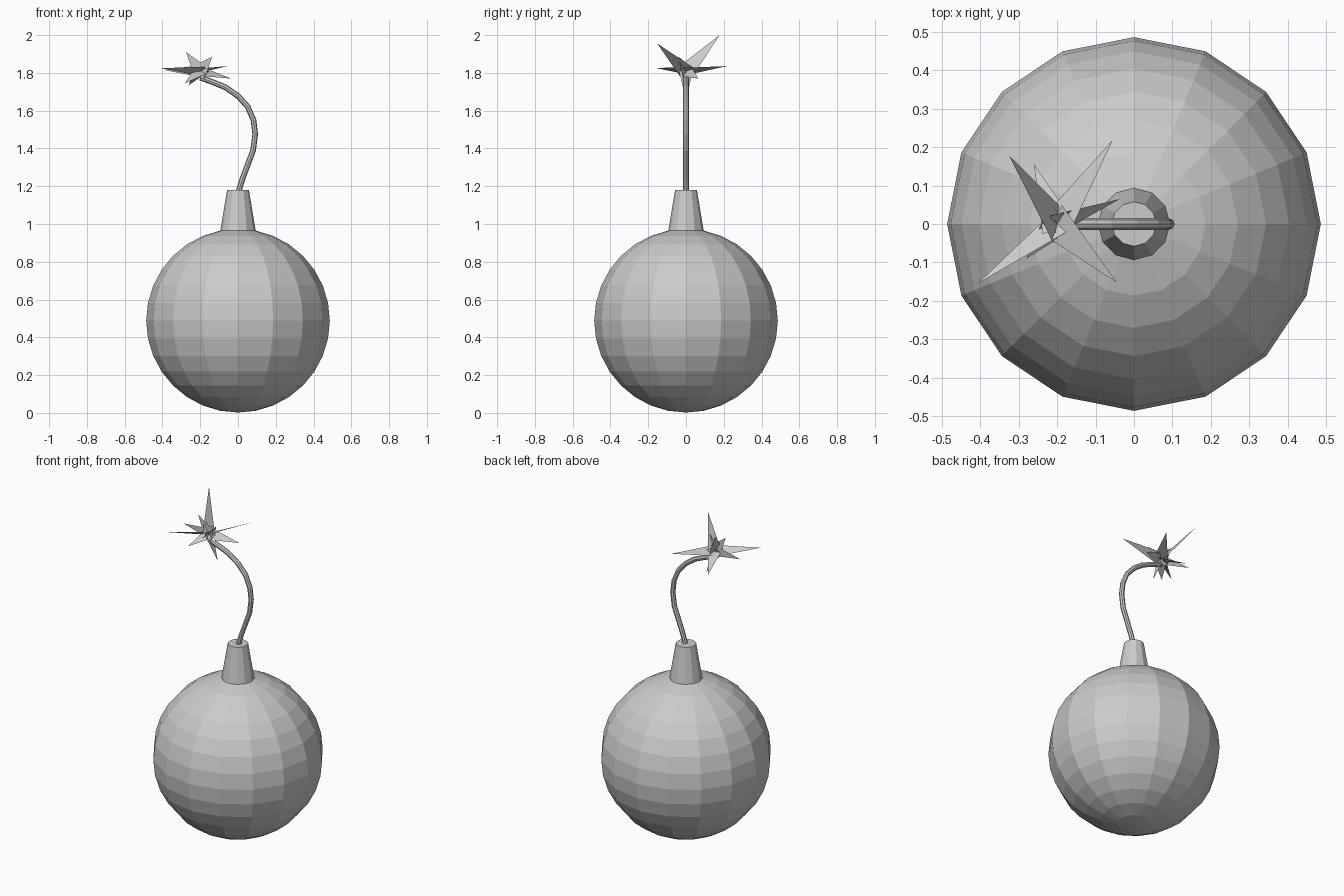
import bpy, bmesh
from mathutils import Vector

if "Cube" in bpy.data.objects:
    bpy.data.objects.remove(bpy.data.objects["Cube"])


def mesh_object(name, bm):
    mesh = bpy.data.meshes.new(name)
    bm.to_mesh(mesh)
    bm.free()
    obj = bpy.data.objects.new(name, mesh)
    bpy.context.collection.objects.link(obj)
    return obj


# Faceted round body
bpy.ops.mesh.primitive_uv_sphere_add(segments=16, ring_count=16, radius=0.486,
                                     location=(0, 0, 0.488))
bpy.context.object.name = "bomb_body"

# Tapered neck sitting on the body
bpy.ops.mesh.primitive_cone_add(vertices=12, radius1=0.096, radius2=0.058,
                                depth=0.23, location=(0, 0, 1.065))
bpy.context.object.name = "neck"

# Curved fuse: an eight-sided ring swept along a bent path
fuse_path = [(0, 1.16), (0.022, 1.235), (0.05, 1.31), (0.08, 1.39), (0.091, 1.475),
             (0.082, 1.55), (0.052, 1.62), (0.0, 1.678), (-0.065, 1.723),
             (-0.13, 1.75), (-0.2, 1.775)]
path = [Vector((x, 0, z)) for x, z in fuse_path]
curve = bpy.data.curves.new("fuse_path", "CURVE")
curve.dimensions = "3D"
curve.bevel_depth = 0.015
curve.bevel_resolution = 2
curve.use_fill_caps = True
spline = curve.splines.new("POLY")
spline.points.add(len(path) - 1)
for point, co in zip(spline.points, path):
    point.co = (*co, 1)
    point.radius = 1
fuse = bpy.data.objects.new("fuse", curve)
bpy.context.collection.objects.link(fuse)
for s in curve.splines:
    s.use_smooth = False

# Spark: flat triangular shards (tip, direction of base width, half width)
centre = Vector((-0.2, 0, 1.81))
X, Y, Z = (1, 0, 0), (0, 1, 0), (0, 0, 1)
shards = [
    ((-0.325, 0.178, 2.0), Y, 0.05),
    ((-0.045, -0.152, 1.955), Y, 0.05),
    ((-0.408, -0.156, 1.825), (1, -1, 1), 0.04),
    ((-0.055, 0.219, 1.836), (1, -0.6, 0.5), 0.045),
    ((-0.14, 0.0, 1.655), Y, 0.04),
    ((-0.39, 0.02, 1.815), Z, 0.035),
    ((-0.26, 0.155, 1.735), X, 0.045),
    ((-0.28, -0.09, 1.745), X, 0.045),
    ((-0.275, 0.0, 1.91), X, 0.045),
    ((-0.037, 0.065, 1.77), (0, 1, 1), 0.04),
    ((-0.137, -0.04, 1.885), Z, 0.05),
]
bm = bmesh.new()
for tip, width, half in shards:
    tip = Vector(tip)
    axis = (tip - centre).normalized()
    side = Vector(width)
    side = (side - axis * side.dot(axis)).normalized() * half
    base = centre - axis * 0.015
    bm.faces.new([bm.verts.new(p) for p in (base - side, base + side, tip)])
mesh_object("spark", bm)
